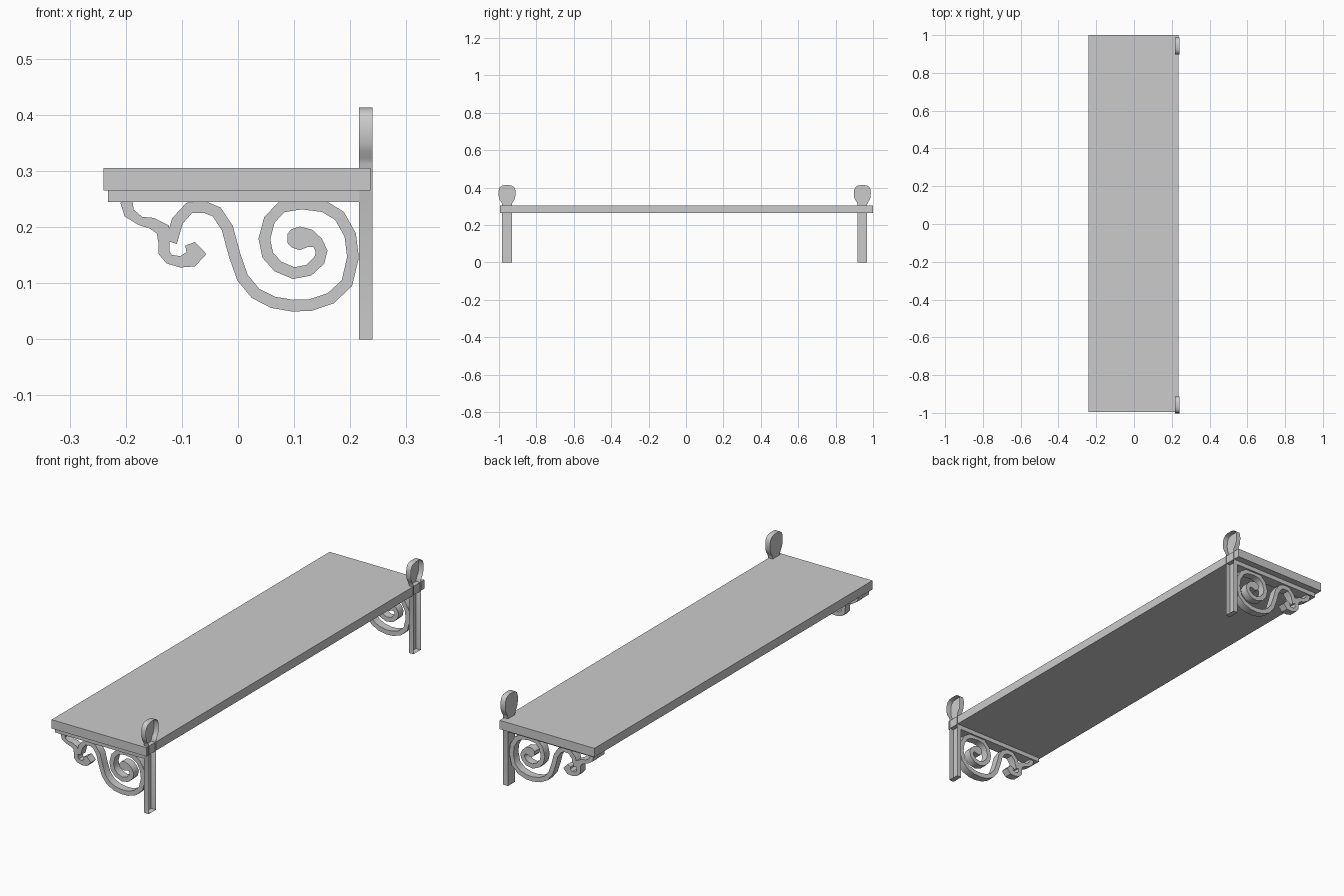
import bpy, bmesh, math
from mathutils import Vector

cube = bpy.data.objects.get("Cube")
if cube:
    bpy.data.objects.remove(cube, do_unlink=True)

grey = bpy.data.materials.new("plain grey")
grey.use_nodes = True
grey.diffuse_color = (0.6, 0.6, 0.6, 1)
grey.node_tree.nodes["Principled BSDF"].inputs["Base Color"].default_value = (0.6, 0.6, 0.6, 1)


def finish(name, bm, smooth=False):
    mesh = bpy.data.meshes.new(name)
    bm.to_mesh(mesh)
    bm.free()
    mesh.materials.append(grey)
    obj = bpy.data.objects.new(name, mesh)
    bpy.context.collection.objects.link(obj)
    if smooth:
        bpy.ops.object.select_all(action='DESELECT')
        obj.select_set(True)
        bpy.context.view_layer.objects.active = obj
        bpy.ops.object.shade_smooth_by_angle(angle=math.radians(40))
    return obj


def box(name, low, high):
    bm = bmesh.new()
    bmesh.ops.create_cube(bm, size=1)
    for v in bm.verts:
        v.co = [a + (c + 0.5) * (b - a) for a, b, c in zip(low, high, v.co)]
    return finish(name, bm)


def ribbon(name, path, y, depth):
    """Solid strip along an (x, z, half width) path given in hundredths."""
    pts = [Vector((p[0], p[1])) / 100 for p in path]
    rows = []
    bm = bmesh.new()
    for i, p in enumerate(pts):
        along = (pts[min(i + 1, len(pts) - 1)] - pts[max(i - 1, 0)]).normalized()
        side = Vector((-along.y, along.x)) * path[i][2] / 100
        rows.append([bm.verts.new((q.x, y + d, q.y)) for q, d in (
            (p + side, -depth / 2), (p - side, -depth / 2),
            (p - side, depth / 2), (p + side, depth / 2))])
    for a, b in zip(rows, rows[1:]):
        for k in range(4):
            n = (k + 1) % 4
            bm.faces.new((a[k], a[n], b[n], b[k]))
    bm.faces.new(rows[0])
    bm.faces.new(rows[-1])
    bmesh.ops.recalc_face_normals(bm, faces=bm.faces)
    return finish(name, bm, True)


def open_back_post(name, y):
    """Flat post with a rounded head, hollow and open towards the wall."""
    half = [(0.026, 0), (0.026, 0.312), (0.03, 0.322), (0.039, 0.335), (0.044, 0.35),
            (0.045, 0.37), (0.044, 0.388), (0.038, 0.402), (0.027, 0.41), (0.012, 0.413)]
    outline = half + [(-a, z) for a, z in reversed(half)]
    bm = bmesh.new()
    face = [bm.verts.new((0.216, y + a, z)) for a, z in outline]
    back = [bm.verts.new((0.24, y + a, z)) for a, z in outline]
    bm.faces.new(list(reversed(face)))
    for i in range(len(face)):
        j = (i + 1) % len(face)
        bm.faces.new((face[i], face[j], back[j], back[i]))
    return finish(name, bm, True)


# Large S-shaped scroll that winds into a spiral
scroll = [(-11.9, 17.3), (-10.8, 21.1), (-8.7, 23.4), (-6, 23.6), (-3.8, 22.7), (-1.9, 19.8),
          (-.6, 15), (.8, 11), (3.1, 8.2), (6.2, 6.6), (9.7, 6), (12.9, 6.1), (16.5, 7.3),
          (19.4, 10), (20.5, 14.6), (20, 18.6), (18.1, 22), (15.3, 23.7), (11.3, 24.2),
          (7.8, 23.6), (5.6, 21.3), (4.7, 17.9), (5.3, 15), (7.1, 13), (9.9, 11.8),
          (12.6, 12.3), (14.5, 14.1), (14.9, 15.7), (14.2, 17.2)]
scroll = [(x, z, 1.05) for x, z in scroll]
scroll += [(12.8, 18, 1.6), (11, 18, 2.1), (9.5, 18, 1.6), (8.8, 18, .8)]

# Small curl branching off at the front
curl = [(-19.9, 24.6, 1.1), (-19.4, 22.5, 1), (-17.4, 21.1, .8), (-15.4, 20.7, 1),
        (-13.4, 19.6, 1.3), (-13.2, 17.3, 1), (-13.2, 15.5, 1), (-12.3, 14.3, .9),
        (-10.3, 13.8, 1), (-8.4, 14.3, 1.5), (-7.2, 15.5, 1.6), (-8, 16.4, 1), (-9.3, 16.2, .5)]

box("shelf_board", (-0.24, -0.995, 0.265), (0.236, 1, 0.305))

for label, y in (("front", -0.957), ("rear", 0.943)):
    open_back_post(label + "_wall_post", y)
    box(label + "_support_rail", (-0.232, y - 0.026, 0.245), (0.216, y + 0.026, 0.265))
    ribbon(label + "_spiral_scroll", scroll, y, 0.036)
    ribbon(label + "_small_curl", curl, y, 0.036)
